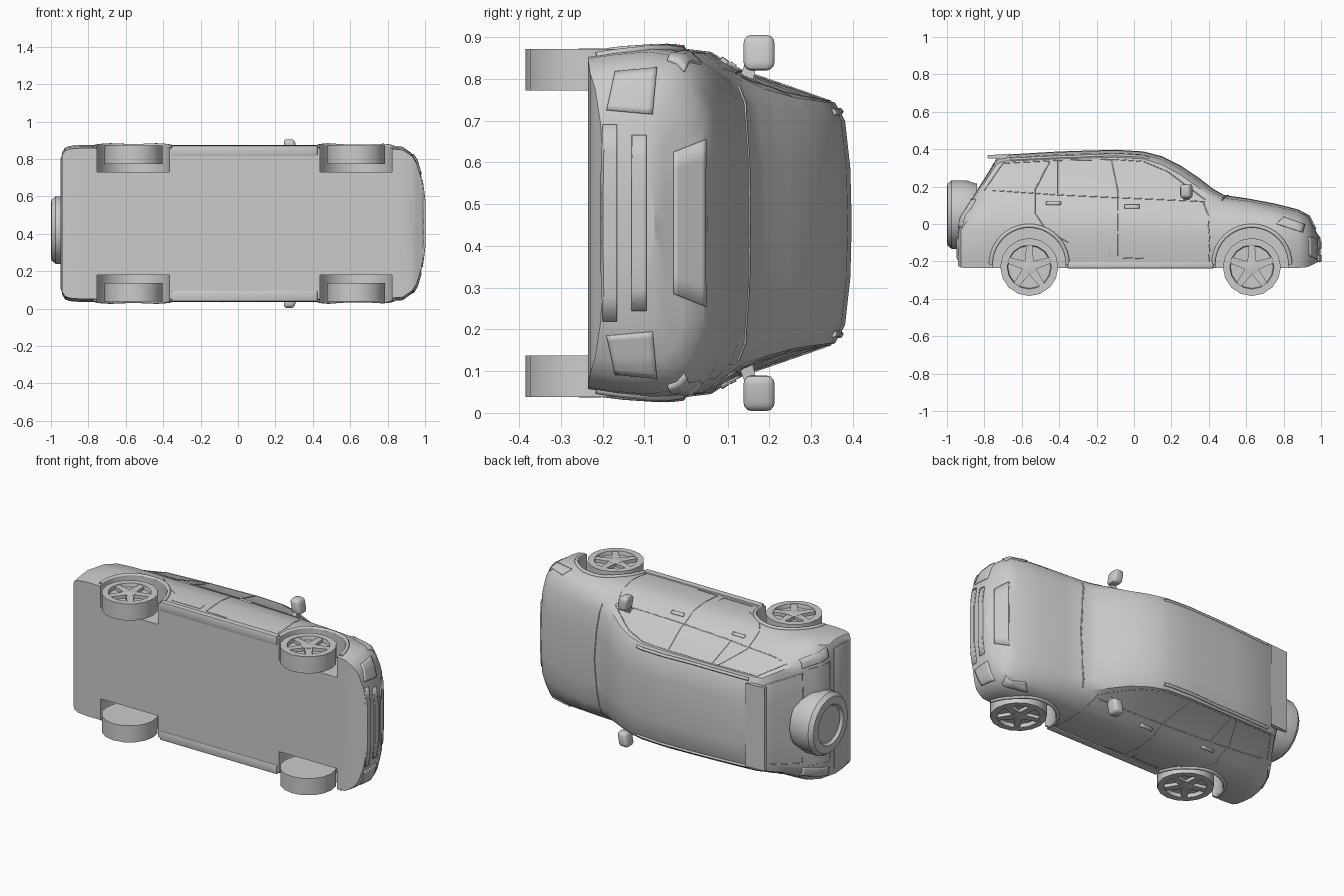
import bpy, bmesh, math
from mathutils import Vector
from mathutils.bvhtree import BVHTree

if "Cube" in bpy.data.objects:
    bpy.data.objects.remove(bpy.data.objects["Cube"])

# The car lies on its side: x = forward, y = car height, z = car width
ZC = 0.455
grey = bpy.data.materials.new("body_grey")
grey.diffuse_color = (0.6, 0.6, 0.6, 1)
grey.use_nodes = True
grey.node_tree.nodes["Principled BSDF"].inputs["Base Color"].default_value = grey.diffuse_color


def finish(name, bm, angle=35):
    bmesh.ops.recalc_face_normals(bm, faces=bm.faces)
    me = bpy.data.meshes.new(name)
    bm.to_mesh(me)
    bm.free()
    me.materials.append(grey)
    ob = bpy.data.objects.new(name, me)
    bpy.context.collection.objects.link(ob)
    bpy.ops.object.select_all(action='DESELECT')
    ob.select_set(True)
    bpy.context.view_layer.objects.active = ob
    if angle:
        bpy.ops.object.shade_smooth_by_angle(angle=math.radians(angle))
    return ob


def loft(bm, rings):
    """Join closed rings of points and cap both ends."""
    vs = [[bm.verts.new(p) for p in r] for r in rings]
    n = len(vs[0])
    for a, b in zip(vs, vs[1:]):
        for i in range(n):
            bm.faces.new((a[i], a[(i + 1) % n], b[(i + 1) % n], b[i]))
    bm.faces.new(vs[0])
    bm.faces.new(vs[-1][::-1])


def lathe(bm, profile, n, place):
    """profile: (radius, depth) pairs; place maps (a, b, depth) to a point."""
    loft(bm, [[place(r * math.cos(2 * math.pi * i / n), r * math.sin(2 * math.pi * i / n), d)
               for i in range(n)] for r, d in profile])


def box(name, lo, hi, bevel=0.0):
    bm = bmesh.new()
    bmesh.ops.create_cube(bm, size=1)
    for v in bm.verts:
        v.co = Vector([(l + h) / 2 + c * (h - l) for l, h, c in zip(lo, hi, v.co)])
    if bevel:
        bmesh.ops.bevel(bm, geom=bm.edges[:], offset=bevel, segments=2, profile=0.5, affect='EDGES')
    return finish(name, bm)


# Body shell: x, top height, roof crown drop, roof half width, belt height, half width
STATIONS = [
    (-.94, -.04, .01, .34, -.06, .38), (-.925, .05, .02, .34, .0, .405),
    (-.90, .085, .02, .345, .05, .415), (-.84, .18, .02, .325, .10, .42),
    (-.78, .275, .025, .30, .11, .42), (-.735, .35, .03, .28, .115, .42),
    (-.70, .37, .035, .28, .115, .42), (-.4, .388, .04, .285, .11, .42),
    (-.1, .397, .04, .288, .11, .42), (.05, .388, .04, .288, .105, .42),
    (.15, .362, .045, .292, .10, .42), (.25, .312, .05, .30, .095, .42),
    (.35, .245, .055, .32, .09, .42), (.42, .19, .05, .335, .085, .42),
    (.48, .155, .04, .34, .08, .42), (.6, .138, .035, .34, .07, .42),
    (.75, .11, .035, .33, .055, .42), (.88, .077, .03, .31, .03, .41),
    (.93, .05, .025, .28, .0, .375), (.955, .0, .01, .25, -.03, .335),
    (.98, -.05, .01, .18, -.07, .25), (.997, -.075, .01, .1, -.085, .12)]


def section(x, t, d, r, s, w):
    b = -.235 + max(0, abs(x) - .92) * .5
    half = [(.45 * r, t - .08 * d), (.85 * r, t - .4 * d), (r, t - d), (.89 * w, s)]
    half += [(k * w, s + f * (b - s)) for k, f in ((.97, .15), (1, .45), (.985, .75), (.96, 1))]
    pts = [(0, t)] + half + [(0, b)] + [(-a, h) for a, h in half[::-1]]
    return [(x, h, ZC + a) for a, h in pts]


bm = bmesh.new()
loft(bm, [section(*s) for s in STATIONS])
body = finish("body_shell", bm, 0)

# Wheel wells cut out of the shell
AXLES = (-.56, .63)
for cx in AXLES:
    for s in (-1, 1):
        bm = bmesh.new()
        lathe(bm, [(.195, .275), (.195, .5)], 28, lambda a, b, d: (cx + a, -.215 + b, ZC + s * d))
        cutter = finish("well_cutter", bm, 0)
        cutter.hide_render = True
        mod = body.modifiers.new("well", 'BOOLEAN')
        mod.object, mod.operation, mod.solver = cutter, 'DIFFERENCE', 'EXACT'
        bpy.context.view_layer.objects.active = body
        bpy.ops.object.modifier_apply(modifier=mod.name)
        bpy.data.objects.remove(cutter)
bpy.ops.object.select_all(action='DESELECT')
body.select_set(True)
bpy.context.view_layer.objects.active = body
bpy.ops.object.shade_smooth_by_angle(angle=math.radians(32))

bm = bmesh.new()
bm.from_mesh(body.data)
shell = BVHTree.FromBMesh(bm)
bm.free()


def drape(p, view):
    """Project a 2D point onto the shell: side (x, height), nose and tail (width, height)."""
    a, b = p
    start, way = {'left': ((a, b, 3), (0, 0, -1)), 'right': ((a, b, -3), (0, 0, 1)),
                  'nose': ((3, b, ZC + a), (-1, 0, 0)), 'tail': ((-3, b, ZC + a), (1, 0, 0)),
                  'roof': ((a, 3, ZC + b), (0, -1, 0))}[view]
    return shell.ray_cast(Vector(start), Vector(way))[0]


def line(name, pts, view, radius=.0025):
    """Thin bead following the shell along a polyline."""
    path = []
    for p, q in zip(pts, pts[1:]):
        n = max(1, round(math.dist(p, q) / .04))
        path += [(p[0] + (q[0] - p[0]) * i / n, p[1] + (q[1] - p[1]) * i / n) for i in range(n)]
    hits = [h for h in (drape(p, view) for p in path + [pts[-1]]) if h]
    if len(hits) < 2:
        return
    cu = bpy.data.curves.new(name, 'CURVE')
    cu.dimensions, cu.bevel_depth, cu.bevel_resolution, cu.use_fill_caps = '3D', radius, 1, True
    sp = cu.splines.new('POLY')
    sp.points.add(len(hits) - 1)
    for pt, h in zip(sp.points, hits):
        pt.co = (*h, 1)
    cu.materials.append(grey)
    ob = bpy.data.objects.new(name, cu)
    bpy.context.collection.objects.link(ob)
    bpy.ops.object.select_all(action='DESELECT')
    ob.select_set(True)
    bpy.context.view_layer.objects.active = ob
    bpy.ops.object.convert(target='MESH')


def patch(name, corners, view, thick=.007, n=8):
    """Raised panel following the shell inside a four-cornered outline."""
    bm = bmesh.new()
    a, b, c, d = [Vector(p) for p in corners]
    grid = []
    for i in range(n + 1):
        row = [drape((a.lerp(b, i / n)).lerp(d.lerp(c, i / n), j / n), view) for j in range(n + 1)]
        grid.append([bm.verts.new(h) if h else None for h in row])
    for i in range(n):
        for j in range(n):
            q = (grid[i][j], grid[i + 1][j], grid[i + 1][j + 1], grid[i][j + 1])
            if all(q):
                bm.faces.new(q)
    ob = finish(name, bm)
    mod = ob.modifiers.new("thickness", 'SOLIDIFY')
    mod.thickness, mod.offset = thick * 2, 0


for s, side in ((1, 'left'), (-1, 'right')):
    # Wheels: tyre with dished face, hub and five spokes
    for cx in AXLES:
        bm = bmesh.new()
        at = lambda a, b, d: (cx + a, -.23 + b, ZC + s * d)
        lathe(bm, [(.155, .317), (.155, .417), (.118, .417), (.114, .395)], 16, at)
        lathe(bm, [(.04, .39), (.04, .415), (.025, .418)], 10, at)
        for k in range(5):
            t = math.pi / 2 + k * 2 * math.pi / 5
            u, v = (math.cos(t), math.sin(t)), (-math.sin(t), math.cos(t))
            quad = [(.02, -.024), (.12, -.016), (.12, .016), (.02, .024)]
            loft(bm, [[at(r * u[0] + o * v[0], r * u[1] + o * v[1], d) for r, o in quad]
                      for d in (.39, .414)])
        finish("wheel", bm, 25)
        # Arch flare
        line("arch_flare", [(cx + .205 * math.cos(t), -.215 + .205 * math.sin(t))
                            for t in [math.pi * i / 20 for i in range(21)]], side, .011)
    # Door and window seams
    line("window_sill", [(-.76, .18), (-.4, .155), (.38, .12)], side)
    line("window_top", [(-.70, .325), (-.4, .34), (-.1, .345), (.05, .335), (.18, .28), (.38, .13)], side)
    line("rear_window_edge", [(-.70, .325), (-.80, .18)], side)
    line("centre_pillar_seam", [(-.12, .34), (-.085, .17), (-.085, -.18), (.05, -.185)], side)
    line("rear_door_seam", [(-.45, .335), (-.53, .18), (-.53, .06), (-.47, -.03), (-.35, -.1)], side)
    line("window_divider", [(-.41, .34), (-.41, .16)], side)
    line("front_door_seam", [(.37, .12), (.395, .05), (.405, -.1), (.40, -.2)], side)
    line("door_trim", [(-.32, -.175), (-.13, -.175), (-.13, -.13)], side)
    # Door handles
    for hx, hy in ((-.43, .11), (-.01, .09)):
        patch("door_handle", [(hx - .04, hy - .008), (hx + .04, hy - .008),
                              (hx + .04, hy + .008), (hx - .04, hy + .008)], side, .009, 3)
    # Sill step
    z = sorted((ZC + s * .36, ZC + s * .416))
    box("sill_step", (-.355, -.238, z[0]), (.425, -.2, z[1]), .006)
    # Roof rail
    line("roof_rail", [(-.66, s * .262), (-.3, s * .268), (.08, s * .265)], 'roof', .009)
    # Door mirror: rounded head on a short arm
    bm = bmesh.new()
    bmesh.ops.create_cube(bm, size=1)
    bmesh.ops.bevel(bm, geom=bm.edges[:], offset=.25, segments=3, profile=.5, affect='EDGES')
    for v in bm.verts:
        v.co = (.28 + v.co.x * .06 - v.co.z * .015, .175 + v.co.y * .075, ZC + s * (.408 + v.co.z * .085))
    loft(bm, [[(.28 + i * e, h + j * e, ZC + s * w) for i, j in ((-1, -1), (1, -1), (1, 1), (-1, 1))]
              for w, h, e in ((.33, .14, .018), (.39, .158, .014))])
    finish("door_mirror", bm)
    # Lamps at both ends
    patch("head_lamp", [(.76, .0), (.90, -.045), (.91, -.005), (.80, .035)], side)
    patch("bumper_lamp", [(s * .27, -.19), (s * .36, -.17), (s * .37, -.07), (s * .26, -.08)], 'nose')
    patch("tail_lamp", [(s * .33, -.02), (s * .385, -.02), (s * .345, .13), (s * .30, .13)], 'tail')

# Nose: grille, bumper slots and bonnet edge
patch("upper_grille", [(-.17, -.03), (.17, -.03), (.2, .045), (-.2, .045)], 'nose')
patch("bumper_slot", [(-.21, -.13), (.21, -.13), (.21, -.095), (-.21, -.095)], 'nose', .006)
patch("lower_slot", [(-.235, -.2), (.235, -.2), (.235, -.165), (-.235, -.165)], 'nose', .006)
line("bonnet_edge", [(.47, -.33), (.49, -.2), (.505, 0), (.49, .2), (.47, .33)], 'roof', .004)

# Tail: window frame, spoiler, bumper and gate seam
line("tail_window", [(-.27, .13), (.27, .13), (.24, .32), (-.24, .32), (-.27, .13)], 'tail')
line("tail_gate_seam", [(-.29, .1), (-.3, -.03), (.3, -.03), (.29, .1)], 'tail')
bm = bmesh.new()
loft(bm, [[(-.785, .352, ZC + w), (-.69, .345, ZC + w), (-.66, .376, ZC + w), (-.78, .368, ZC + w)]
          for w in (-.25, -.1, .1, .25)])
finish("rear_spoiler", bm)
box("rear_bumper", (-.948, -.2, ZC - .37), (-.88, -.06, ZC + .37), .02)

# Spare wheel on the tail gate
bm = bmesh.new()
lathe(bm, [(.165, -.84), (.183, -.895), (.183, -.975), (.165, -.998), (.12, -1.0), (.108, -.985), (.05, -.985)],
      18, lambda a, b, d: (d, .05 + a, .42 + b))
finish("spare_wheel", bm)
